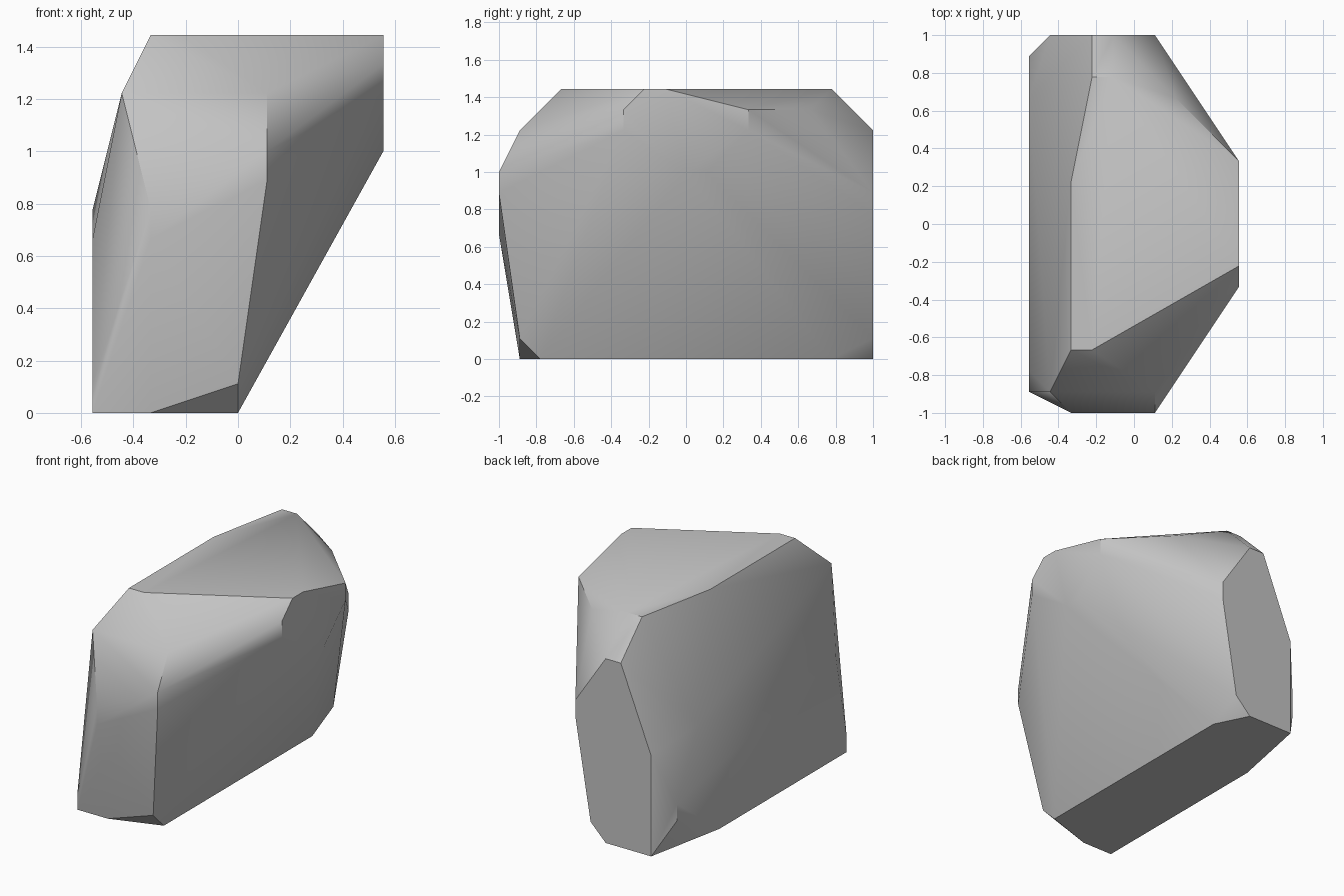
import bpy
import bmesh
import math

cube = bpy.data.objects.get("Cube")
if cube:
    bpy.data.objects.remove(cube, do_unlink=True)

# The boulder is chiselled on a regular grid; this is one grid step
STEP = 1 / 9


def facet(axis, level, outline):
    """Place a 2D outline on the plane where the given axis equals level."""
    points = []
    for first, second in outline:
        point = [first, second]
        point.insert("xyz".index(axis), level)
        points.append([value * STEP for value in point])
    return points


# Main cut facets of the rock, each as a flat outline
base = facet("z", 0, [(-5, -8), (-3, -8), (0, -7), (0, 7),
                      (-1, 9), (-4, 9), (-5, 4)])
top = facet("z", 13, [(-3, -6), (-2, -6), (5, -2), (5, -1),
                      (-1, 7), (-2, 7), (-3, 2)])
back = facet("y", 9, [(-4, 0), (-1, 0), (0, 1), (1, 7),
                      (1, 8), (-1, 11), (-2, 11), (-4, 6)])
front = facet("y", -9, [(-3, 6), (-3, 7), (1, 9), (1, 8)])
left_side = facet("x", 5, [(-3, 11), (-3, 12), (3, 12), (3, 11), (1, 9), (0, 9)])
right_side = facet("x", -5, [(-8, 1), (-7, 6), (6, 7), (8, 3), (8, 2)])

# Chipped corners between the main facets
front_brow = facet("y", -8, [(-4, 11), (1, 11), (0, 1)])
back_shoulder = facet("z", 12, [(2, 6)])

bm = bmesh.new()
for outline in (base, top, back, front, left_side, right_side,
                front_brow, back_shoulder):
    for point in outline:
        bm.verts.new(point)
bmesh.ops.remove_doubles(bm, verts=bm.verts[:], dist=STEP / 100)

# Wrap the facets in one solid skin and merge coplanar triangles
hull = bmesh.ops.convex_hull(bm, input=bm.verts[:])
unused = [v for v in bm.verts if not v.link_faces]
bmesh.ops.delete(bm, geom=unused, context="VERTS")
bmesh.ops.dissolve_limit(bm, angle_limit=math.radians(1),
                         verts=bm.verts[:], edges=bm.edges[:])
bmesh.ops.recalc_face_normals(bm, faces=bm.faces[:])

mesh = bpy.data.meshes.new("boulder")
bm.to_mesh(mesh)
bm.free()
boulder = bpy.data.objects.new("boulder", mesh)
bpy.context.collection.objects.link(boulder)

# Plain grey stone
stone = bpy.data.materials.new("grey stone")
stone.use_nodes = True
colour = (0.55, 0.55, 0.55, 1)
stone.diffuse_color = colour
stone.node_tree.nodes["Principled BSDF"].inputs["Base Color"].default_value = colour
mesh.materials.append(stone)

# Soft shading over shallow chips, crisp edges elsewhere
bpy.ops.object.select_all(action="DESELECT")
boulder.select_set(True)
bpy.context.view_layer.objects.active = boulder
bpy.ops.object.shade_smooth_by_angle(angle=math.radians(30))
